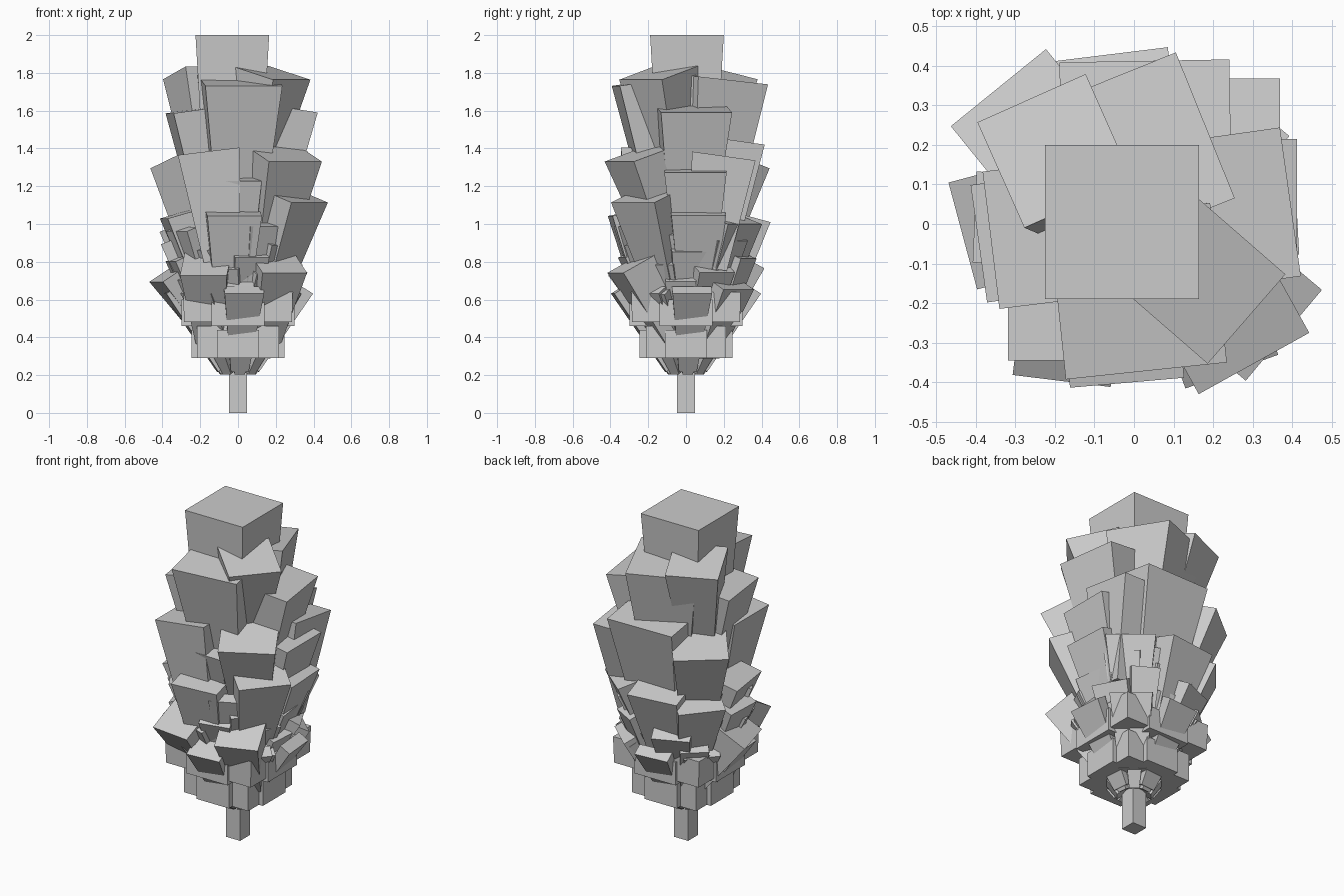
import bpy, bmesh, math, random
from mathutils import Matrix, Vector

random.seed(4)


def block(name, top, az, tilt, w, length, depth=None, taper=None):
    """Flared block: `top` is the centre of its top face, it leans by `tilt` towards `az`."""
    d = depth or w
    t = taper if taper is not None else max(0.45, 1 - 0.23 * length / w)
    rot = Matrix.Rotation(math.radians(az), 3, 'Z') @ Matrix.Rotation(math.radians(tilt), 3, 'Y')
    bm = bmesh.new()
    rings = []
    for z, k in ((-length, t), (0, 1)):
        rings.append([bm.verts.new(Vector(top) + rot @ Vector((sx * d * k / 2, sy * w * k / 2, z)))
                      for sx, sy in ((-1, -1), (1, -1), (1, 1), (-1, 1))])
    lo, hi = rings
    bm.faces.new(lo[::-1])
    bm.faces.new(hi)
    for i in range(4):
        j = (i + 1) % 4
        bm.faces.new((lo[i], lo[j], hi[j], hi[i]))
    me = bpy.data.meshes.new(name)
    bm.to_mesh(me)
    bm.free()
    ob = bpy.data.objects.new(name, me)
    bpy.context.collection.objects.link(ob)
    return ob


# Trunk and crown block
block("trunk", (0, 0, 0.5), 0, 0, 0.095, 0.5, taper=1)
block("crown", (-0.03, 0.005, 2.0), 0, 0, 0.39, 1.0, taper=0.7)

# Large upper blocks: x, y, z of top, azimuth, tilt, width, length
upper = [
    (-0.20, 0.185, 1.80, 114, 13, 0.30, 0.75),
    (0.175, -0.145, 1.80, -41, 14, 0.30, 0.75),
    (-0.005, 0.175, 1.76, 112, 6, 0.40, 0.80),
    (0.01, -0.17, 1.76, -84, 8, 0.41, 0.80),
    (0.21, 0.03, 1.62, 8, 9, 0.38, 0.75),
    (-0.19, -0.02, 1.61, 187, 8, 0.35, 0.75),
    (0.03, 0.20, 1.45, 91, 8, 0.43, 0.75),
    (0.23, -0.22, 1.38, -61, 18, 0.32, 0.65),
    (-0.25, 0.23, 1.34, 129, 17, 0.31, 0.65),
    (-0.155, -0.18, 1.385, 180, 7, 0.33, 0.65),
    (0.25, 0.05, 1.30, 0, 10, 0.33, 0.60),
    (0.20, 0.20, 1.36, 90, 8, 0.34, 0.60),
]
for i, (x, y, z, az, tilt, w, length) in enumerate(upper):
    block(f"upper_leaf_{i}", (x, y, z), az, tilt, w, length)

# Middle blocks
middle = [
    (0.00, -0.20, 1.25, -92, 10, 0.26, 0.60),
    (0.27, -0.19, 1.16, -40, 18, 0.30, 0.55),
    (-0.03, -0.26, 1.07, -85, 11, 0.29, 0.55),
    (0.27, 0.06, 1.08, 3, 14, 0.29, 0.55),
    (-0.25, -0.03, 1.07, 188, 16, 0.30, 0.55),
    (-0.05, 0.28, 1.05, 97, 15, 0.31, 0.55),
    (0.20, 0.21, 1.04, 50, 17, 0.28, 0.55),
    (-0.17, -0.29, 0.79, -97, 30, 0.25, 0.45),
    (-0.32, 0.0, 0.77, 195, 33, 0.28, 0.48),
    (0.21, -0.27, 0.80, -70, 28, 0.25, 0.45),
    (-0.23, 0.23, 1.0, 140, 18, 0.27, 0.50),
]
for i, (x, y, z, az, tilt, w, length) in enumerate(middle):
    block(f"middle_leaf_{i}", (x, y, z), az, tilt, w, length)

# Thin slabs spiralling round the middle
for i in range(32):
    az = math.radians(137.5 * i + 20)
    z = 1.02 - 0.012 * i
    r = random.uniform(0.28, 0.36)
    block(f"slab_leaf_{i}", (r * math.cos(az), r * math.sin(az), z), math.degrees(az),
          random.uniform(14, 20) + i * 0.4, random.uniform(0.16, 0.24), 0.42,
          depth=random.uniform(0.05, 0.12), taper=0.65)

# Low slanted petals rising from the trunk
for i in range(8):
    a = math.radians(45 * i + 5)
    r = 0.36 if i % 2 == 0 else 0.32
    block(f"low_petal_{i}", (r * math.cos(a), r * math.sin(a), 0.65), 45 * i + 5, 32, 0.21, 0.5,
          depth=0.07, taper=0.45)

# Upright boxes round the base, in two stepped tiers
for sx in (-1, 1):
    for sy in (-1, 1):
        block("base_box", (0.135 * sx, 0.13 * sy, 0.46), 0, 0, 0.165, 0.17, taper=1)
        block("base_upper_box", (0.2 * sx, 0.2 * sy, 0.64), 0, 0, 0.18, 0.16, taper=0.95)
for k in range(4):
    a = k * math.pi / 2
    block("base_side_box", (0.165 * math.cos(a), 0.165 * math.sin(a), 0.44), 90 * k, 0, 0.22, 0.15,
          depth=0.16, taper=1)
    block("base_step_box", (0.2 * math.cos(a), 0.2 * math.sin(a), 0.6), 90 * k, 0, 0.28, 0.14,
          depth=0.2, taper=1)

# Small stubs under the base boxes
for k in range(8):
    a = k * math.pi / 4 + 0.1
    block("stub", (0.13 * math.cos(a), 0.13 * math.sin(a), 0.31), math.degrees(a), 30, 0.08, 0.11,
          depth=0.06, taper=0.7)
